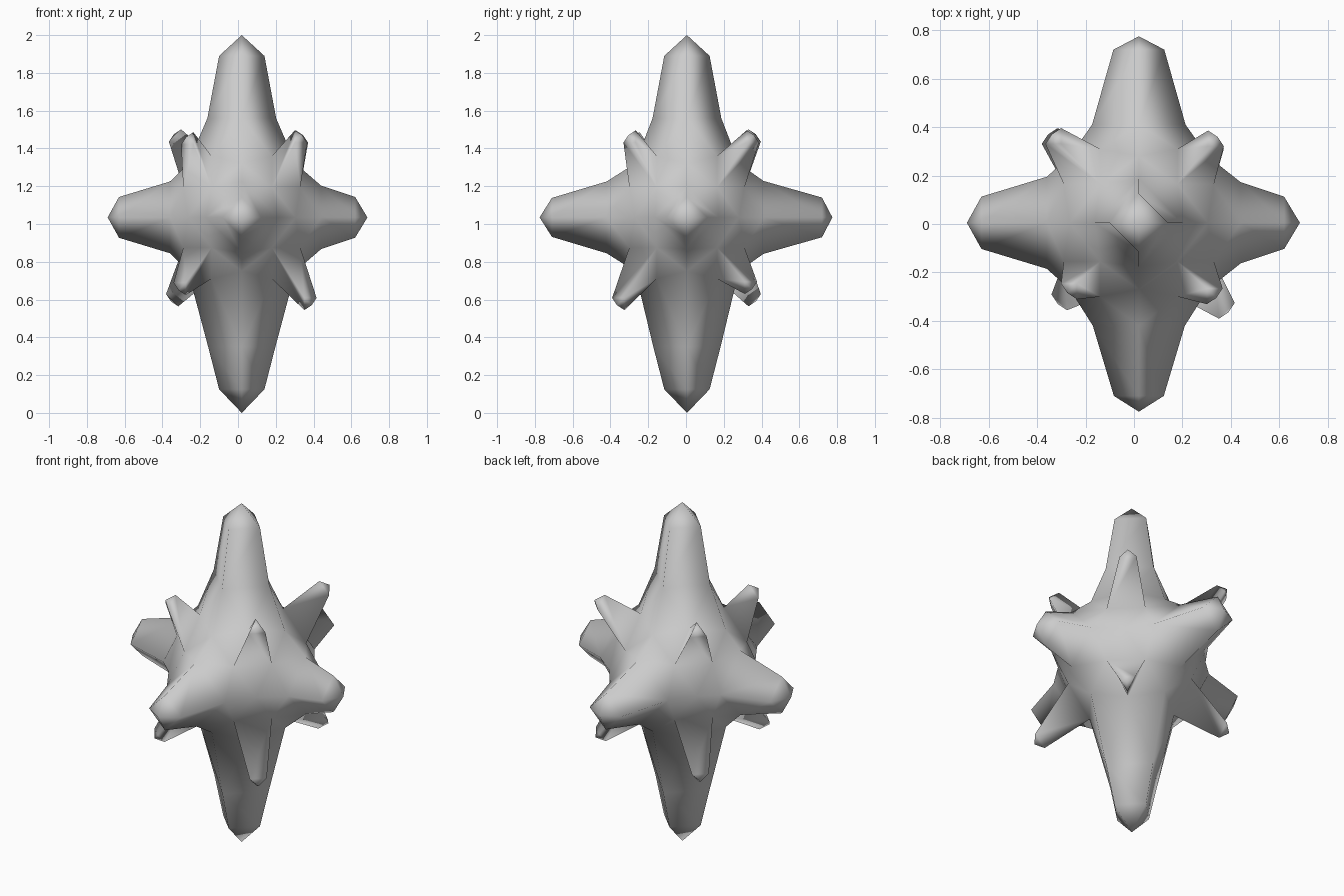
import bpy
import bmesh
from itertools import product
from mathutils import Vector

cube = bpy.data.objects.get("Cube")
if cube:
    bpy.data.objects.remove(cube, do_unlink=True)

mat = bpy.data.materials.new("plain grey")
mat.use_nodes = True
grey = (0.6, 0.6, 0.6, 1)
mat.diffuse_color = grey
mat.node_tree.nodes["Principled BSDF"].inputs["Base Color"].default_value = grey

CENTRE = Vector((0.02, 0.005, 1.035))
VALLEY = Vector((0.285, 0.275, 0.285))
ROOT = Vector((0.31, 0.305, 0.325))
ROOT_SIDE = 0.16
bm = bmesh.new()
shared = {}


def core_vert(key, offset):
    """Core vertex shared by the neighbouring spikes."""
    if key not in shared:
        shared[key] = bm.verts.new(CENTRE + Vector(offset))
    return shared[key]


def valley(signs):
    """Vertex between two large spikes; one sign is zero."""
    return core_vert(signs, [s * v for s, v in zip(signs, VALLEY)])


def root(signs, axis):
    """Vertex where a corner spike meets the large spike on the axis."""
    offset = [s * (ROOT[k] if k == axis else ROOT_SIDE) for k, s in enumerate(signs)]
    return core_vert((signs, axis), offset)


def bridge(a, b):
    n = len(a)
    for i in range(n):
        j = (i + 1) % n
        bm.faces.new((a[i], a[j], b[j], b[i]))


def cap(ring, tip):
    apex = bm.verts.new(tip)
    for i, v in enumerate(ring):
        bm.faces.new((v, ring[(i + 1) % len(ring)], apex))


def axis_spike(axis, sign, rings, tip):
    """Four-sided spike; rings are (coordinate along the axis, half width)."""
    u, w = (axis + 1) % 3, (axis + 2) % 3
    around = [(u, 1), (w, 1), (u, -1), (w, -1)]
    loops = []
    for along, half in rings:
        ring = []
        for side, s in around:
            p = CENTRE.copy()
            p[axis] = along
            p[side] += s * half
            ring.append(bm.verts.new(p))
        loops.append(ring)
    # Foot: valleys and corner-spike roots alternate around the axis
    foot = loops[0]
    for i, (side, s) in enumerate(around):
        j = (i + 1) % 4
        next_side, next_s = around[j]
        here, there = [0, 0, 0], [0, 0, 0]
        here[axis] = there[axis] = sign
        here[side], there[next_side] = s, next_s
        corner = list(here)
        corner[next_side] = next_s
        r = root(tuple(corner), axis)
        bm.faces.new((valley(tuple(here)), r, foot[i]))
        bm.faces.new((foot[i], r, foot[j]))
        bm.faces.new((r, valley(tuple(there)), foot[j]))
    for a, b in zip(loops, loops[1:]):
        bridge(a, b)
    end = CENTRE.copy()
    end[axis] = tip
    cap(loops[-1], end)


def corner_spike(signs, tip):
    """Slim three-sided spike between three large spikes."""
    base = [root(signs, k) for k in range(3)]
    for k in range(3):
        gap = valley(tuple(0 if i == k else signs[i] for i in range(3)))
        bm.faces.new((base[(k + 1) % 3], base[(k + 2) % 3], gap))
    out = Vector(signs).normalized()
    tip = Vector(tip)
    ring = []
    for k in range(3):
        toward = Vector([signs[k] if i == k else 0 for i in range(3)])
        radial = (toward - out * toward.dot(out)).normalized()
        ring.append(bm.verts.new(tip - out * 0.03 + radial * 0.053))
    bridge(base, ring)
    cap(ring, tip)


# Six large spikes along the axes
axis_spike(0, 1, [(0.44, 0.168), (0.62, 0.108)], 0.685)
axis_spike(0, -1, [(-0.36, 0.19), (-0.63, 0.108)], -0.69)
axis_spike(1, 1, [(0.41, 0.193), (0.72, 0.105)], 0.775)
axis_spike(1, -1, [(-0.42, 0.19), (-0.71, 0.103)], -0.775)
axis_spike(2, 1, [(1.56, 0.182), (1.89, 0.12)], 2.0)
axis_spike(2, -1, [(0.35, 0.178), (0.125, 0.12)], 0.0)

# Eight small corner spikes, slightly irregular
tips = {
    (1, -1, 1): (0.34, -0.305, 1.47), (1, 1, 1): (0.345, 0.36, 1.47),
    (-1, 1, 1): (-0.34, 0.37, 1.475), (-1, -1, 1): (-0.275, -0.285, 1.46),
    (1, -1, -1): (0.39, -0.365, 0.57), (1, 1, -1): (0.345, 0.35, 0.655),
    (-1, 1, -1): (-0.355, 0.37, 0.59), (-1, -1, -1): (-0.315, -0.33, 0.65),
}
for signs in product((1, -1), repeat=3):
    corner_spike(signs, tips[signs])

bmesh.ops.recalc_face_normals(bm, faces=bm.faces)
for face in bm.faces:
    face.smooth = True

mesh = bpy.data.meshes.new("spiked_star")
bm.to_mesh(mesh)
bm.free()
mesh.materials.append(mat)
star = bpy.data.objects.new("spiked_star", mesh)
bpy.context.collection.objects.link(star)
